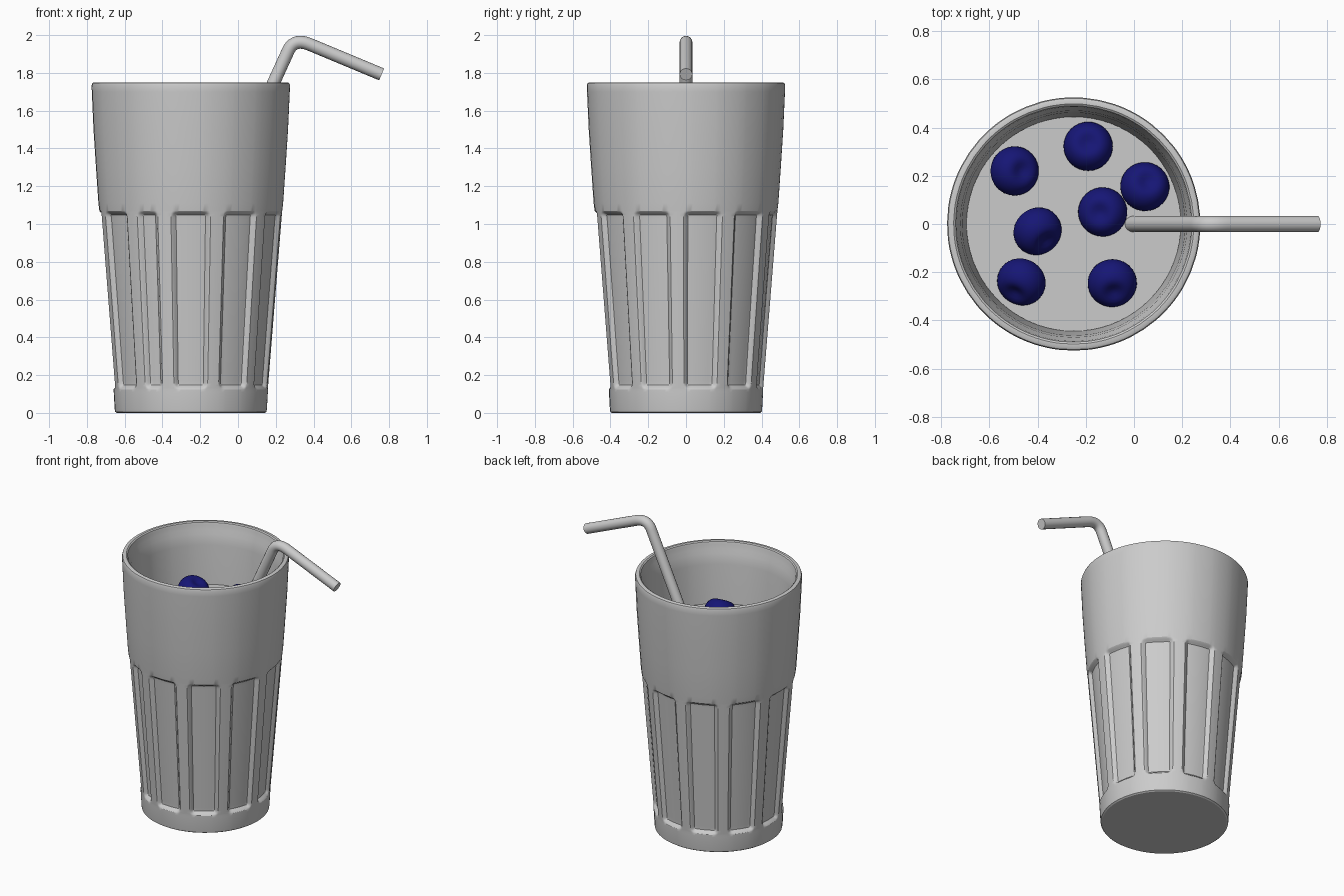
import bpy, bmesh, math
from mathutils import Vector, Euler

if "Cube" in bpy.data.objects:
    bpy.data.objects.remove(bpy.data.objects["Cube"])

CX = -0.25                                   # glass axis


def add_mesh(name, bm, angle=35, mat=None):
    bmesh.ops.recalc_face_normals(bm, faces=bm.faces[:])
    me = bpy.data.meshes.new(name)
    bm.to_mesh(me)
    bm.free()
    ob = bpy.data.objects.new(name, me)
    bpy.context.collection.objects.link(ob)
    if mat:
        me.materials.append(mat)
    bpy.ops.object.select_all(action='DESELECT')
    ob.select_set(True)
    bpy.context.view_layer.objects.active = ob
    bpy.ops.object.shade_smooth_by_angle(angle=math.radians(angle))
    return ob


def revolve(bm, profile, angles, radius=lambda r, z, a: r):
    """Rings from (r, z) pairs, capped at both ends."""
    rings = [[bm.verts.new((radius(r, z, a) * math.cos(math.radians(a)),
                            radius(r, z, a) * math.sin(math.radians(a)), z))
              for a in angles] for r, z in profile]
    n = len(angles)
    for lo, hi in zip(rings, rings[1:]):
        for i in range(n):
            j = (i + 1) % n
            bm.faces.new((lo[i], lo[j], hi[j], hi[i]))
    bm.faces.new(rings[0])
    bm.faces.new(rings[-1])


# Flutes: ten wide ones and one narrow one, as (centre, half width) in degrees
STEP = 33.67
flutes = [(-90 + STEP * i, 12.6) for i in range(10)] + [(-90 + STEP * 9 + 28.3, 7.4)]
Z0, Z1, DEPTH = 0.125, 1.07, 0.024
EDGE = (0, 0.007, 0.014, 0.022, 0.032, 0.045)


def fluted(r, z, a):
    if not (Z0 < z < Z1 and r > 0.4):
        return r
    for c, h in flutes:
        d = (a - c + 180) % 360 - 180
        if abs(d) < h:
            # inside distance to a rounded rectangle
            u = math.radians(h - abs(d)) * r
            v = min(z - Z0, Z1 - z)
            k = 0.03
            if u < k and v < k:
                s = max(0, k - math.hypot(k - u, k - v))
            else:
                s = min(u, v)
            t = min(1, s / 0.024)
            return r - DEPTH * t * t * (3 - 2 * t)
    return r


# Column angles are dense along each flute edge
angles = []
for c, h in flutes:
    e = [math.degrees(x / 0.45) for x in EDGE]
    left = [-h + x for x in e if x < h]
    angles += [c + x for x in left] + [c] + [c - x for x in reversed(left)]
    angles += [c + h + 2.9, c + h + 5.8]
angles = sorted(a % 360 for a in angles)

# Drinking glass: outside, rim and inside down to the inner floor
rib = lambda z: (0.408 + (z - Z0) * (0.484 - 0.408) / (Z1 - Z0), z)
profile = [(0.392, 0.0), (0.401, 0.006), (0.403, 0.02), (0.408, 0.11)]
profile += [rib(Z0 + x) for x in EDGE]
profile += [rib(0.17 + 0.855 * i / 8) for i in range(1, 8)]
profile += [rib(Z1 - x) for x in reversed(EDGE)]
profile += [(0.489, 1.11), (0.502, 1.3), (0.515, 1.5), (0.524, 1.7), (0.525, 1.735),
            (0.521, 1.746), (0.513, 1.75), (0.498, 1.75), (0.490, 1.744),
            (0.486, 1.73), (0.482, 1.70), (0.470, 1.67), (0.462, 1.6),
            (0.443, 1.3), (0.365, 0.14), (0.35, 0.11)]
bm = bmesh.new()
revolve(bm, profile, angles, fluted)
add_mesh("drinking_glass", bm, 30).location.x = CX

# Drink filling the glass
bm = bmesh.new()
revolve(bm, [(0.35, 0.112), (0.364, 0.14), (0.4445, 1.335)], [i * 5 for i in range(72)])
add_mesh("drink", bm).location.x = CX

# Bent straw
corner = Vector((0.297, 0, 1.985))
down = Vector((-0.416, 0, -0.909)).normalized()
out = Vector((0.925, 0, -0.385)).normalized()
p0, p2 = corner + down * 0.075, corner + out * 0.09
path = [corner + down * 1.95]
for i in range(11):
    t = i / 10
    path.append(p0 * (1 - t) ** 2 + corner * 2 * t * (1 - t) + p2 * t * t)
path.append(corner + out * 0.502)
cu = bpy.data.curves.new("straw", 'CURVE')
cu.dimensions = '3D'
cu.bevel_depth = 0.034
cu.bevel_resolution = 6
cu.use_fill_caps = True
sp = cu.splines.new('POLY')
sp.points.add(len(path) - 1)
for pt, co in zip(sp.points, path):
    pt.co = (*co, 1)
straw = bpy.data.objects.new("straw", cu)
bpy.context.collection.objects.link(straw)
bpy.ops.object.select_all(action='DESELECT')
straw.select_set(True)
bpy.context.view_layer.objects.active = straw
bpy.ops.object.convert(target='MESH')
bpy.ops.object.shade_smooth_by_angle(angle=math.radians(35))

# Floating berries: squashed balls with a dimple at the crown
blue = bpy.data.materials.new("berry_blue")
blue.diffuse_color = (0.008, 0.008, 0.18, 1)
blue.use_nodes = True
blue.node_tree.nodes["Principled BSDF"].inputs["Base Color"].default_value = blue.diffuse_color
berries = [  # x, y, z, dimple direction (degrees), tilt
    (-0.495, 0.22, 1.35, 0, 25), (-0.19, 0.322, 1.345, 90, 12),
    (0.045, 0.155, 1.345, 60, 20), (-0.13, 0.05, 1.345, 200, 10),
    (-0.40, -0.03, 1.35, -50, 48), (-0.467, -0.24, 1.35, -120, 48),
    (-0.09, -0.245, 1.35, -80, 32)]
for i, (x, y, z, turn, tilt) in enumerate(berries):
    bm = bmesh.new()
    bmesh.ops.create_uvsphere(bm, u_segments=32, v_segments=20, radius=0.102)
    for v in bm.verts:
        d = math.hypot(v.co.x, v.co.y)
        v.co.z *= 0.9
        v.co.z -= math.copysign(0.03 * math.exp(-(d / 0.042) ** 2), v.co.z)
    ob = add_mesh(f"berry_{i + 1}", bm, 60, blue)
    ob.location = (x, y, z)
    ob.rotation_euler = Euler((0, math.radians(tilt), math.radians(turn)))
